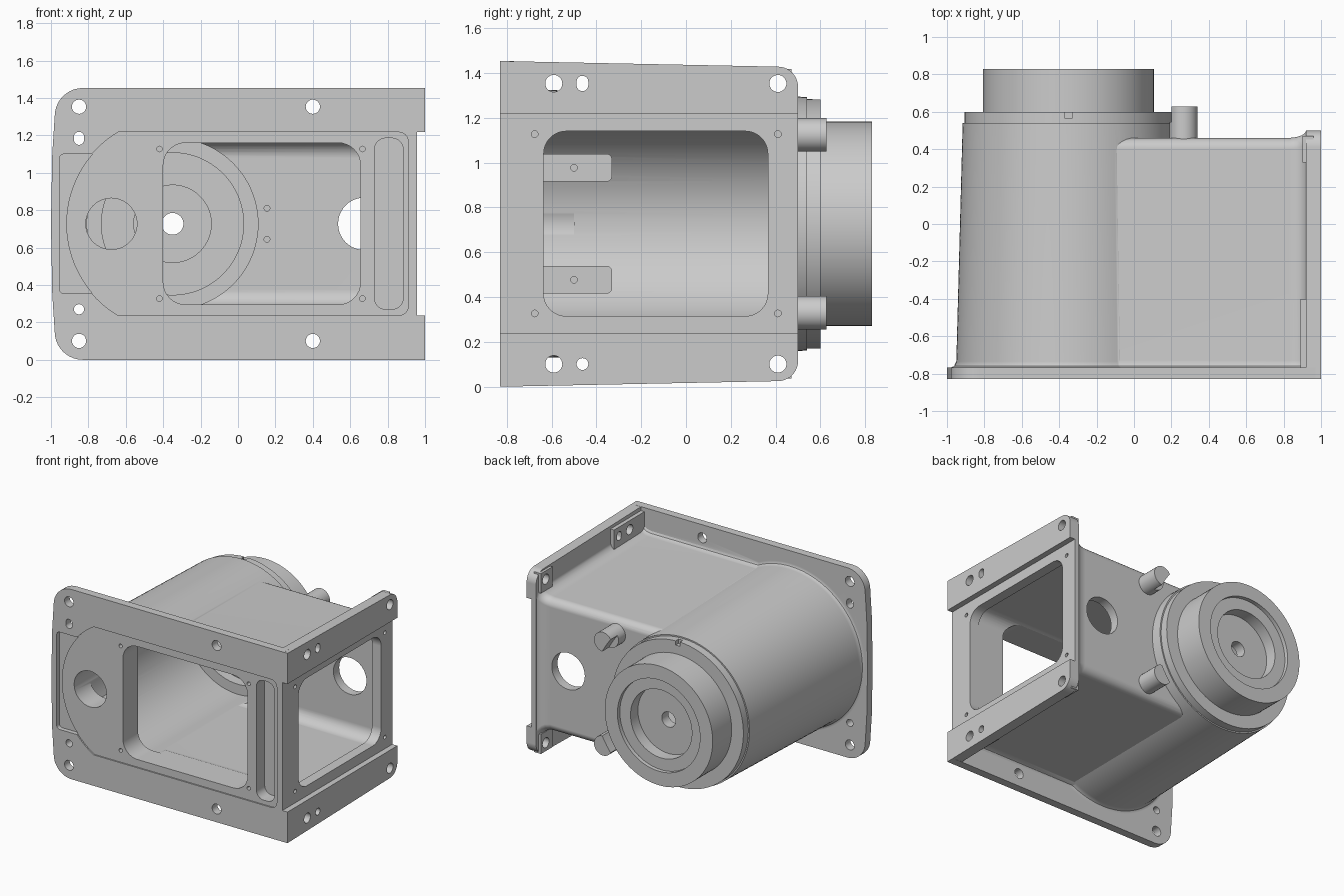
import bpy, bmesh
from math import sin, cos, pi

if "Cube" in bpy.data.objects:
    bpy.data.objects.remove(bpy.data.objects["Cube"])

CX, CZ = -0.35, 0.727          # axis of the round barrel


def arc(cu, cv, r, a0, a1, n=10):
    return [(cu + r * cos(a0 + (a1 - a0) * i / n), cv + r * sin(a0 + (a1 - a0) * i / n)) for i in range(n + 1)]


def circle(u, v, r, n=28):
    return arc(u, v, r, 0, 2 * pi, n)[:-1]


def rrect(u0, u1, v0, v1, r):
    return (arc(u1 - r, v1 - r, r, 0, pi / 2, 8) + arc(u0 + r, v1 - r, r, pi / 2, pi, 8)
            + arc(u0 + r, v0 + r, r, pi, 1.5 * pi, 8) + arc(u1 - r, v0 + r, r, 1.5 * pi, 2 * pi, 8))


def loft(name, axis, sections):
    """Solid through equal-length 2D loops placed along the x or y axis."""
    bm = bmesh.new()
    rings = [[bm.verts.new((t, u, v) if axis == 'x' else (u, t, v)) for u, v in pts] for t, pts in sections]
    for a, b in zip(rings, rings[1:]):
        for i in range(len(a)):
            j = (i + 1) % len(a)
            bm.faces.new((a[i], a[j], b[j], b[i]))
    bm.faces.new(rings[0])
    bm.faces.new(rings[-1])
    bmesh.ops.recalc_face_normals(bm, faces=bm.faces)
    me = bpy.data.meshes.new(name)
    bm.to_mesh(me)
    bm.free()
    ob = bpy.data.objects.new(name, me)
    bpy.context.collection.objects.link(ob)
    return ob


def prism(axis, pts, a, b, name="part"):
    return loft(name, axis, [(a, pts), (b, pts)])


def box(x0, x1, y0, y1, z0, z1):
    return prism('y', [(x0, z0), (x1, z0), (x1, z1), (x0, z1)], y0, y1)


def combine(target, tool, op):
    tool.hide_render = True
    m = target.modifiers.new("bool", 'BOOLEAN')
    m.operation, m.solver, m.object = op, 'EXACT', tool
    bpy.context.view_layer.objects.active = target
    bpy.ops.object.modifier_apply(modifier=m.name)
    bpy.data.objects.remove(tool, do_unlink=True)


# Barrel: drafted cylinder flaring into the front flange
barrel = [(-0.80, 0.635), (-0.77, 0.635), (-0.76, 0.612), (-0.735, 0.6), (0.54, 0.566)]
housing = loft("housing", 'y', [(y, circle(CX, CZ, r, 112)) for y, r in barrel])


def add(tool):
    combine(housing, tool, 'UNION')


def cut(tool):
    combine(housing, tool, 'DIFFERENCE')


# Box body: drafted section with rounded back edges, flaring into the right flange
def body_section(d):
    half = [(-0.80, 0.57), (-0.772, 0.57), (-0.76, 0.548), (-0.73, 0.533)] + arc(0.40, 0.448, 0.06, pi / 2, 0, 8)
    up = [(y + (0.6 * d if y > 0 else 0), CZ + h + d) for y, h in half]
    return up + [(y, 2 * CZ - z) for y, z in reversed(up)]


add(loft("body", 'x', [(x, body_section(d)) for x, d in
                       [(-0.35, 0), (0.83, 0), (0.87, 0.008), (0.895, 0.022), (0.912, 0.04), (0.92, 0.06), (0.945, 0.06)]]))

# Front flange with rounded left corners
front = ([(0.97, 0), (0.97, 1.453)] + arc(-0.83, 1.303, 0.15, pi / 2, pi) + [(-0.993, 1.10), (-1.0, 0.727), (-0.993, 0.35)]
         + arc(-0.83, 0.15, 0.15, pi, 1.5 * pi))
add(prism('y', front, -0.83, -0.768))

# Right flange, tapering toward the back
right = ([(-0.83, 0), (-0.83, 1.453)] + arc(0.41, 1.338, 0.09, pi / 2, 0) + arc(0.41, 0.115, 0.09, 0, -pi / 2))
add(prism('x', right, 0.92, 1.0))

# Thickened screw pads, back ring, spigot and two notched pegs
for s in (-1, 1):
    z0, z1 = sorted((CZ + s * 0.51, CZ + s * 0.695))
    add(box(0.89, 0.96, -0.80, -0.40, z0, z1))
    z0, z1 = sorted((CZ + s * 0.54, CZ + s * 0.69))
    add(box(0.90, 0.96, 0.33, 0.47, z0, z1))
add(prism('y', circle(CX, CZ, 0.556, 112), 0.50, 0.60))
add(prism('y', circle(CX, CZ, 0.457, 96), 0.55, 0.83))
cut(box(CX - 0.018, CX + 0.018, 0.565, 0.61, 1.25, 1.35))
for s in (-1, 1):
    peg = prism('y', circle(0.265, CZ + s * 0.397, 0.075), 0.42, 0.627)
    combine(peg, prism('y', circle(CX, CZ, 0.70, 96), 0.545, 0.70), 'DIFFERENCE')
    add(peg)

# Inner cavity: round bore plus rounded box
cut(prism('x', rrect(-0.64, 0.39, CZ - 0.44, CZ + 0.44, 0.09), CX, 0.88))
for r, y0, y1 in [(0.457, -0.64, 0.50), (0.38, 0.40, 0.58), (0.207, 0.50, 0.63), (0.058, 0.60, 0.9),
                  (0.26, 0.71, 0.9), (0.35, 0.80, 0.9)]:
    cut(prism('y', circle(CX, CZ, r, 88), y0, y1))

# Inner ribs on the left wall
for s in (-1, 1):
    z = CZ + s * 0.25
    rib = prism('x', rrect(-0.70, -0.33, z - 0.062, z + 0.062, 0.025), -0.79, -0.62)
    add(rib)
    cut(prism('x', circle(-0.5, z, 0.015, 12), -0.66, -0.6))

# Front face: shallow pad, left pocket, window, slot and port
pad = ([(0.91 - 0.05, 0.237)] + arc(0.86, 0.287, 0.05, -pi / 2, 0, 6)[1:] + arc(0.86, 1.167, 0.05, 0, pi / 2, 6)
       + arc(CX, CZ, 0.57, pi - 1.035, pi + 1.035, 40))
cut(prism('y', pad, -0.9, -0.82))
pocket = arc(CX, CZ, 0.568, pi + 0.715, pi - 0.715, 28) + arc(-0.93, 1.075, 0.025, pi / 2, pi, 5) \
    + arc(-0.93, 0.379, 0.025, pi, 1.5 * pi, 5)
cut(prism('y', pocket, -0.9, -0.795))
cut(prism('y', rrect(-0.40, 0.655, 0.295, 1.16, 0.12), -0.9, -0.3))
cut(prism('y', rrect(0.73, 0.883, 0.27, 1.185, 0.06), -0.9, -0.72))
cut(prism('y', circle(-0.677, CZ, 0.137, 40), -0.9, -0.5))

# Right face: recessed band and window
cut(box(0.957, 1.1, -0.9, 0.6, 0.238, 1.218))
cut(prism('x', rrect(-0.635, 0.365, 0.315, 1.14, 0.1), 0.8, 1.1))

# Back wall port and blind holes inside
cut(prism('y', circle(0.675, CZ, 0.14, 40), 0.3, 0.6))
for s in (-1, 1):
    cut(prism('y', circle(0.155, CZ + s * 0.083, 0.016, 12), 0.3, 0.42))

# Bolt holes, oblong locating holes and tapped holes, mirrored top to bottom
for s in (-1, 1):
    for x in (-0.85, 0.4):
        cut(prism('y', circle(x, CZ + s * 0.626, 0.038), -0.9, -0.7))
    e = 0.008 if s > 0 else 0.0
    z = CZ + s * 0.457
    cut(prism('y', rrect(-0.877, -0.823, z - 0.0271 - e, z + 0.0271 + e, 0.0268), -0.9, -0.7))
    z = CZ + s * 0.626
    for y in (-0.59, 0.41):
        cut(prism('x', circle(y, z, 0.038), 0.85, 1.1))
    cut(prism('x', rrect(-0.488, -0.436, z - 0.0262 - e, z + 0.0262 + e, 0.0258), 0.85, 1.1))
    for x in (-0.42, 0.665):
        cut(prism('y', circle(x, CZ + s * 0.4, 0.015, 12), -0.9, -0.77))
    for y in (-0.675, 0.41):
        cut(prism('x', circle(y, CZ + s * 0.4, 0.015, 12), 0.92, 1.1))

# Smooth shading with crisp edges
bpy.ops.object.select_all(action='DESELECT')
housing.select_set(True)
bpy.context.view_layer.objects.active = housing
bpy.ops.object.shade_smooth_by_angle(angle=0.45)
wn = housing.modifiers.new("weighted_normals", 'WEIGHTED_NORMAL')
wn.keep_sharp = True
